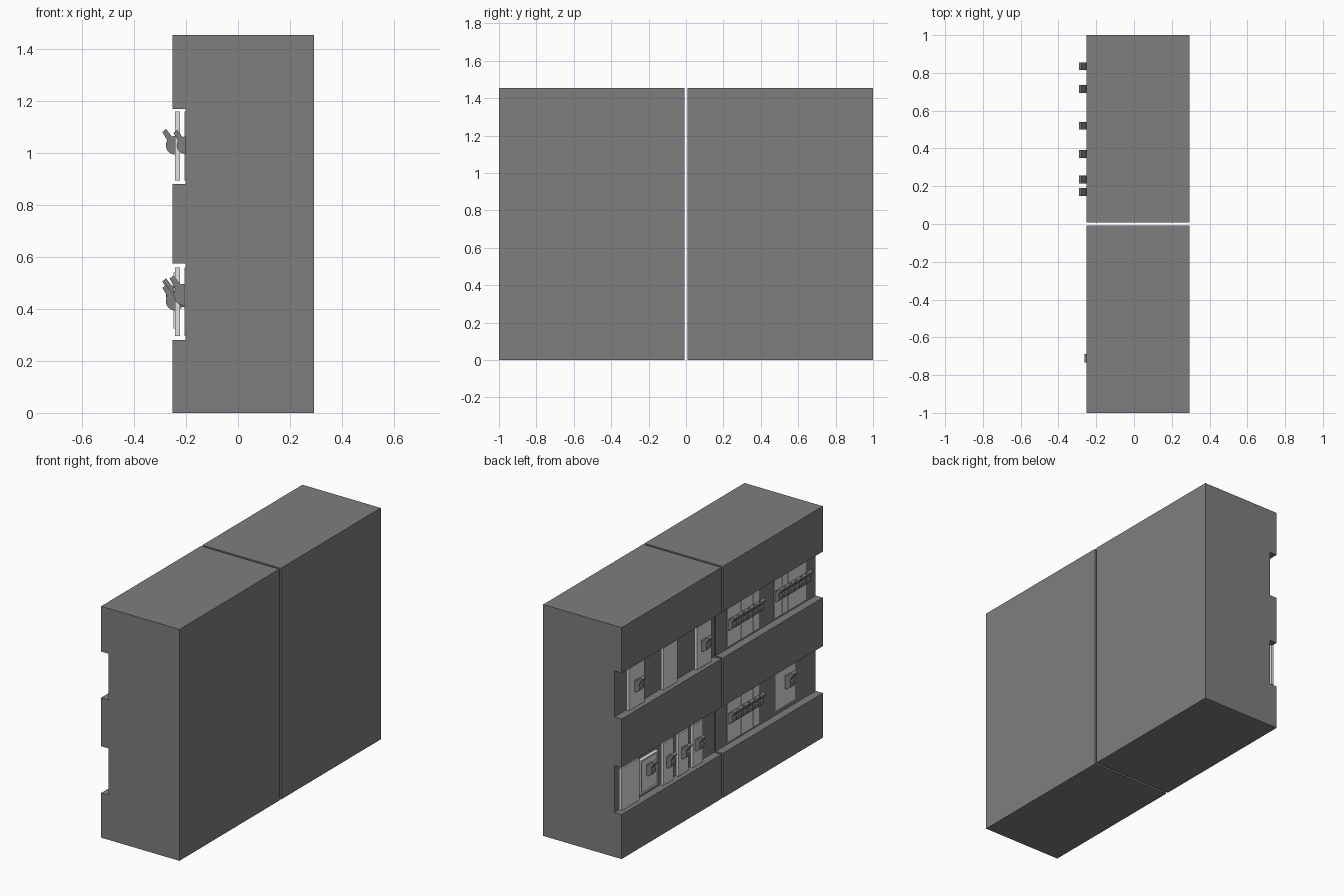
import bpy, bmesh, math

if "Cube" in bpy.data.objects:
    bpy.data.objects.remove(bpy.data.objects["Cube"])


def material(name, v):
    m = bpy.data.materials.new(name)
    m.diffuse_color = (v, v, v, 1)
    m.use_nodes = True
    m.node_tree.nodes["Principled BSDF"].inputs["Base Color"].default_value = m.diffuse_color
    return m


DARK = material("dark grey", 0.21)
LIGHT = material("light grey", 0.75)


def extrude(name, profile, y0, y1, mat):
    """Extrude an (x, z) outline from y0 to y1."""
    bm = bmesh.new()
    face = bm.faces.new([bm.verts.new((x, y0, z)) for x, z in profile])
    new = bmesh.ops.extrude_face_region(bm, geom=[face])["geom"]
    bmesh.ops.translate(bm, vec=(0, y1 - y0, 0),
                        verts=[v for v in new if isinstance(v, bmesh.types.BMVert)])
    bmesh.ops.recalc_face_normals(bm, faces=bm.faces)
    me = bpy.data.meshes.new(name)
    bm.to_mesh(me)
    bm.free()
    ob = bpy.data.objects.new(name, me)
    bpy.context.collection.objects.link(ob)
    me.materials.append(mat)
    return ob


def box(name, x0, x1, y0, y1, z0, z1, mat):
    return extrude(name, [(x0, z0), (x1, z0), (x1, z1), (x0, z1)], y0, y1, mat)


def lever(name, x, y, z, r=0.036, width=0.042):
    """Round switch hub with a slanted handle pointing up and out."""
    tip = (x - r * 1.36, z + r * 1.75)
    a0 = math.radians(148)
    n = 20
    pts = []
    for i in range(n + 1):      # hub arc leaves a gap where the handle grows
        a = a0 + i / n * math.radians(322)
        pts.append((x + r * math.cos(a), z + r * math.sin(a)))
    pts += [(tip[0] + 0.014, tip[1]), (tip[0], tip[1] - 0.012)]
    extrude(name, pts, y - width / 2, y + width / 2, DARK)


# cabinets: one notched profile, extruded on both sides of the seam
B, W = -0.252, -0.202
PROFILE = [(0.293, 0), (0.293, 1.455), (B, 1.455), (B, 1.17), (W, 1.17), (W, 0.88),
           (B, 0.88), (B, 0.575), (W, 0.575), (W, 0.28), (B, 0.28), (B, 0)]
extrude("cabinet_front", PROFILE, -1, -0.007, DARK)
extrude("cabinet_rear", PROFILE, 0.007, 1, DARK)

# standing plates in the rear cabinet
LOW, HIGH = (0.295, 0.56), (0.895, 1.16)
for (z0, z1), spans in ((HIGH, [(0.76, 0.91), (0.43, 0.57), (0.09, 0.235)]),
                        (LOW, [(0.81, 0.985), (0.47, 0.57), (0.32, 0.42), (0.175, 0.275)])):
    for a, b in spans:
        box("standing_plate", -0.242, -0.224, a, b, z0, z1, LIGHT)

# framed plate
box("framed_plate", -0.242, -0.224, 0.625, 0.80, 0.325, 0.54, LIGHT)
for y in (0.625, 0.79):
    box("frame_side", -0.248, -0.242, y, y + 0.01, 0.325, 0.54, LIGHT)
for z in (0.325, 0.53):
    box("frame_rail", -0.248, -0.242, 0.635, 0.79, z, z + 0.01, LIGHT)

# large levers on the plates
for y in (0.835, 0.17):
    lever("plate_lever", -0.242, y, 1.03)
for y in (0.52, 0.37, 0.235):
    lever("plate_lever", -0.242, y, 0.43)
lever("framed_plate_lever", -0.242, 0.715, 0.455)

# flat strips on the slot wall of the front cabinet, with rows of small levers
for start, z0, z1, zc in ((-0.12, 0.895, 1.16, 1.03), (-0.585, 0.895, 1.16, 1.03),
                          (-0.12, 0.295, 0.56, 0.44)):
    y = start
    for w in (0.08, 0.055, 0.12, 0.06):
        box("wall_strip", W - 0.004, W, y - w + 0.004, y, z0, z1, LIGHT)
        y -= w
    for i in range(6):
        lever("row_lever", W, start - 0.025 - i * 0.055, zc, 0.034, 0.04)

# single wall panel with its lever
box("wall_panel", W - 0.004, W, -0.79, -0.59, 0.31, 0.55, LIGHT)
lever("panel_lever", W - 0.004, -0.71, 0.455, 0.042, 0.045)
